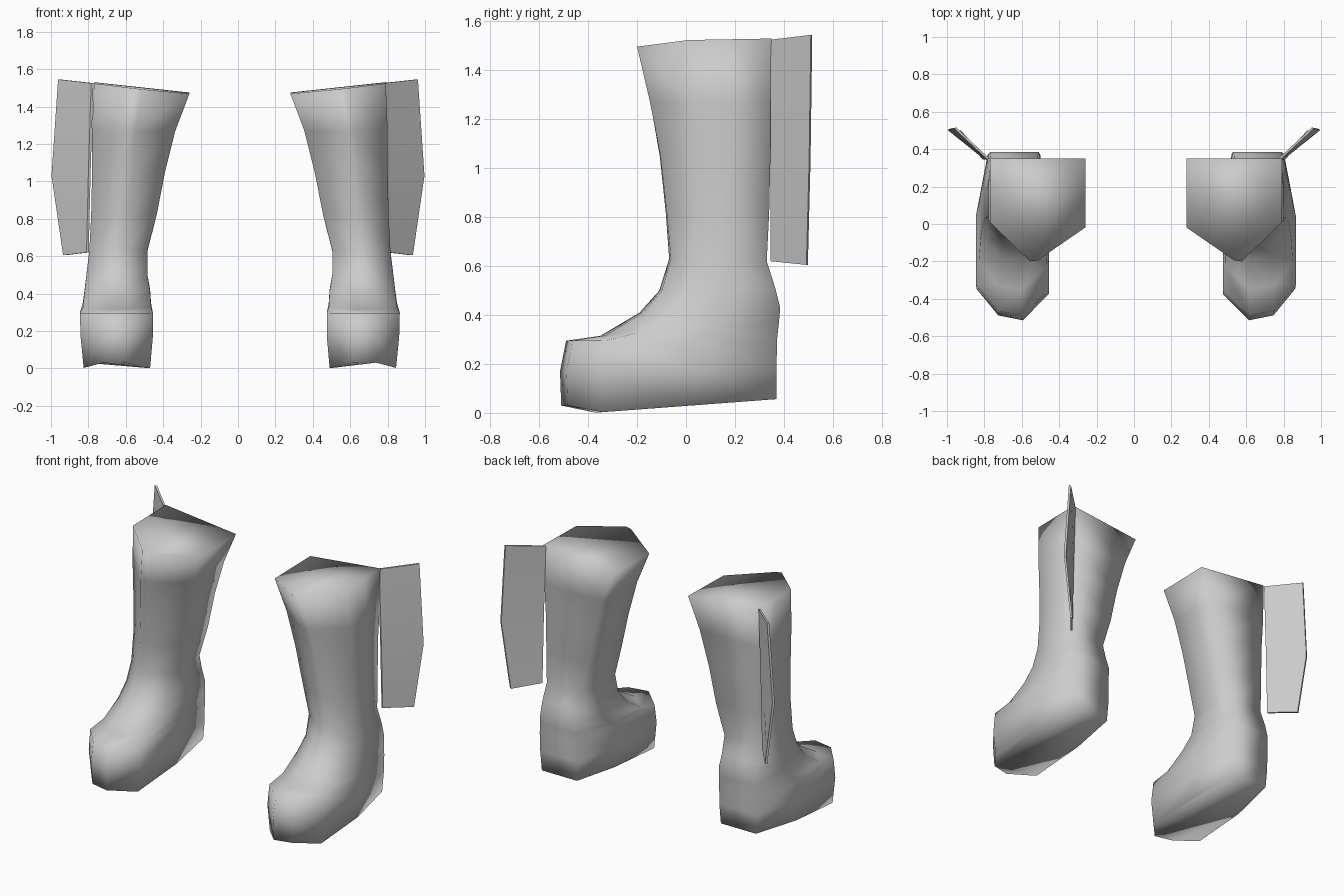
import bpy, bmesh

if "Cube" in bpy.data.objects:
    bpy.data.objects.remove(bpy.data.objects["Cube"])

grey = bpy.data.materials.new("light_grey")
grey.use_nodes = True
GREY = (0.6, 0.6, 0.6, 1)
grey.diffuse_color = GREY
grey.node_tree.nodes["Principled BSDF"].inputs["Base Color"].default_value = GREY

# Cross-section templates: u runs inner to outer, v runs front to back
SHAFT = [(.50, .01), (.58, 0), (1, .38), (1, .7), (1, 1), (0, 1), (0, .65), (0, .33)]
FOOT = [(.36, 0), (.70, .03), (1, .19), (1, .62), (.84, 1), (.12, 1), (0, .62), (0, .16)]

# Rings: blend, inner x, outer x, front y, front z, back y, back z, drop on the inner side
RINGS = [
    (0.0, .28, .79, -.20, 1.52, .350, 1.53, .055),
    (0.2, .355, .80, -.15, 1.27, .348, 1.27, 0),
    (0.4, .41, .80, -.11, 1.05, .345, 1.05, 0),
    (0.5, .455, .805, -.085, .82, .340, .82, 0),
    (0.7, .505, .815, -.07, .63, .330, .62, 0),
    (0.8, .505, .83, -.11, .50, .365, .51, 0),
    (0.9, .49, .84, -.19, .41, .385, .43, 0),
    (0.95, .485, .85, -.35, .315, .38, .37, 0),
    (1.0, .475, .865, -.49, .295, .372, .30, 0),
    (1.0, .475, .862, -.515, .17, .370, .18, 0),
    (1.0, .49, .845, -.51, .03, .370, .055, 0),
]


def finish(bm, name, smooth_all):
    bmesh.ops.recalc_face_normals(bm, faces=bm.faces[:])
    mesh = bpy.data.meshes.new(name)
    bm.to_mesh(mesh)
    bm.free()
    obj = bpy.data.objects.new(name, mesh)
    bpy.context.collection.objects.link(obj)
    mesh.materials.append(grey)
    bpy.ops.object.select_all(action='DESELECT')
    obj.select_set(True)
    bpy.context.view_layer.objects.active = obj
    if smooth_all:
        bpy.ops.object.shade_smooth()
    else:
        bpy.ops.object.shade_smooth_by_angle(angle=0.7)


def loft(bm, rings):
    """Skin closed rings of points and cap both ends."""
    loops = [[bm.verts.new(p) for p in ring] for ring in rings]
    n = len(loops[0])
    for a, b in zip(loops, loops[1:]):
        for i in range(n):
            j = (i + 1) % n
            bm.faces.new((a[i], a[j], b[j], b[i]))
    bm.faces.new(loops[0])
    bm.faces.new(loops[-1])


def boot(side, s):
    rings = []
    for k, (t, xi, xo, yf, zf, yb, zb, drop) in enumerate(RINGS):
        ring = []
        for (u0, v0), (u1, v1) in zip(SHAFT, FOOT):
            u, v = u0 + (u1 - u0) * t, v0 + (v1 - v0) * t
            x, y = xi + (xo - xi) * u, yf + (yb - yf) * v
            z = zf + (zb - zf) * v - drop * (1 - u)
            # Rocker sole, lowest behind the toe
            if k == len(RINGS) - 1 and y > -.45:
                z = max(0, .003 + .075 * (y + .34))
            ring.append((.01 + s * (x - .01), y, z))
        rings.append(ring)
    bm = bmesh.new()
    loft(bm, rings)
    finish(bm, side + "_boot", True)


def fin(side, s):
    # Thin flared plate: root x, root z, tip x, tip y, tip z
    levels = [(.785, 1.525, .962, .51, 1.545),
              (.80, 1.05, .997, .503, 1.03),
              (.81, .62, .935, .492, .605)]
    rings = []
    for xr, zr, xt, yt, zt in levels:
        rings.append([(s * xr, .345, zr), (s * xt, yt, zt),
                      (s * (xt - .012), yt + .006, zt), (s * (xr - .012), .35, zr)])
    bm = bmesh.new()
    loft(bm, rings)
    finish(bm, side + "_fin", False)


for side, s in (("left", 1), ("right", -1)):
    boot(side, s)
    fin(side, s)
